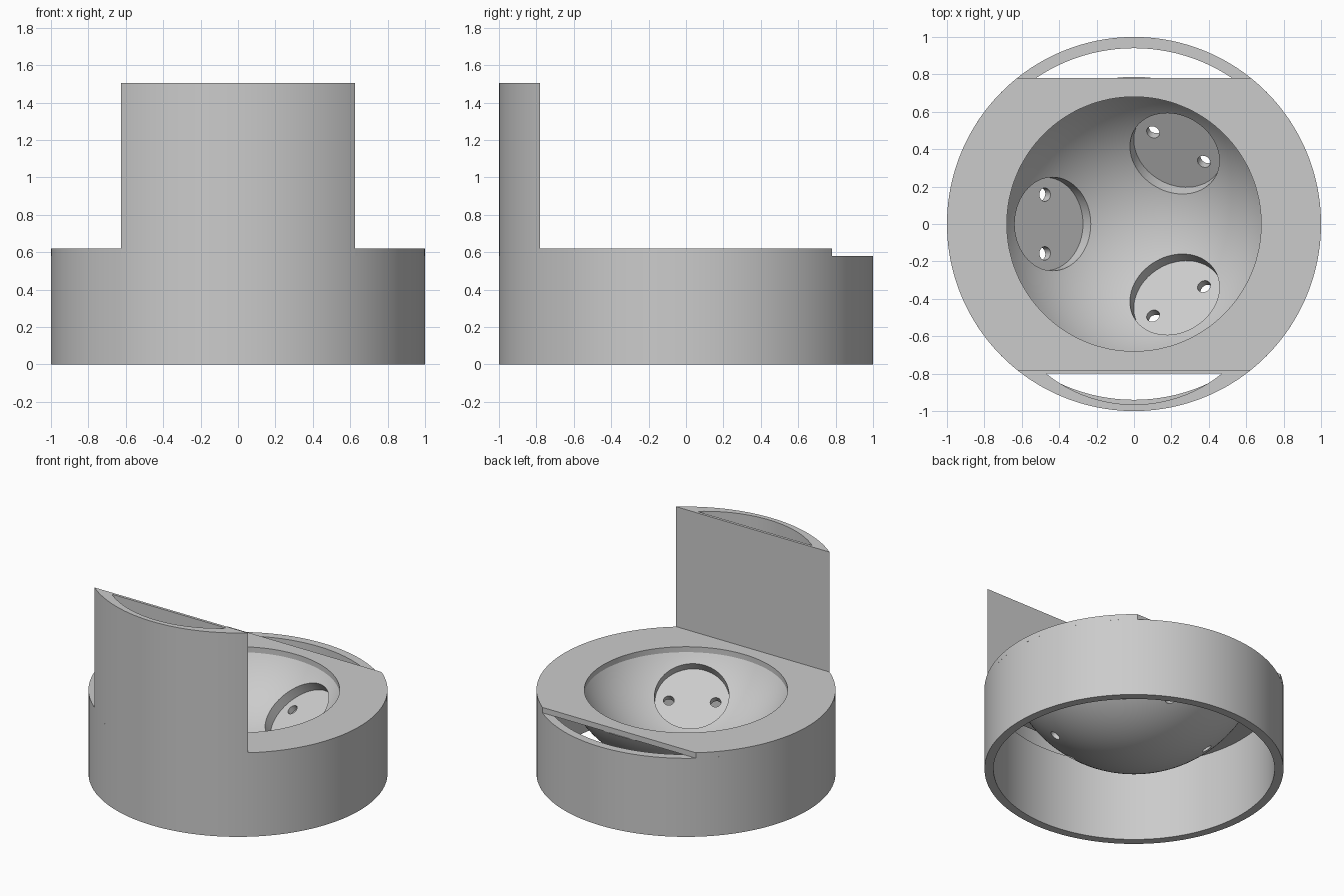
import bpy, bmesh, math
from mathutils import Matrix, Vector

cube = bpy.data.objects.get("Cube")
if cube:
    bpy.data.objects.remove(cube, do_unlink=True)

# Main dimensions
CHORD = 0.78                     # flat edges of the top plate
RING_TOP, PLATE_TOP, TOWER_TOP = 0.58, 0.62, 1.505
RIM, RIM_OUT = 0.68, 0.787       # bowl opening radii, inside and outside
DROP = 0.40                      # bowl sphere centre above the ring top
CENTRE = Vector((0, 0, RING_TOP + DROP))
TILT = math.radians(35.5)        # pocket lean from straight down
POCKET_FLOOR = 0.82              # pocket floor distance from sphere centre

grey = bpy.data.materials.new("plain grey")
grey.use_nodes = True
grey.diffuse_color = (0.6, 0.6, 0.6, 1)
grey.node_tree.nodes["Principled BSDF"].inputs["Base Color"].default_value = (0.6, 0.6, 0.6, 1)


def make_object(name, bm):
    bmesh.ops.recalc_face_normals(bm, faces=bm.faces)
    mesh = bpy.data.meshes.new(name)
    bm.to_mesh(mesh)
    bm.free()
    mesh.materials.append(grey)
    obj = bpy.data.objects.new(name, mesh)
    bpy.context.collection.objects.link(obj)
    return obj


def prism(name, outline, z0, z1):
    bm = bmesh.new()
    face = bm.faces.new([bm.verts.new((x, y, z0)) for x, y in outline])
    new = bmesh.ops.extrude_face_region(bm, geom=[face])["geom"]
    verts = [v for v in new if isinstance(v, bmesh.types.BMVert)]
    bmesh.ops.translate(bm, verts=verts, vec=(0, 0, z1 - z0))
    return make_object(name, bm)


def lathe(name, profile, steps=128):
    bm = bmesh.new()
    verts = [bm.verts.new((r, 0, z)) for r, z in profile]
    edges = [bm.edges.new((verts[i - 1], verts[i])) for i in range(len(verts))]
    bmesh.ops.spin(bm, geom=verts + edges, cent=(0, 0, 0), axis=(0, 0, 1),
                   angle=math.tau, steps=steps)
    bmesh.ops.remove_doubles(bm, verts=bm.verts, dist=0.0001)
    bmesh.ops.dissolve_degenerate(bm, edges=bm.edges, dist=0.0001)
    # Drop the axis edges and any doubled faces left by the spin
    loose = [e for e in bm.edges if not e.link_faces]
    bmesh.ops.delete(bm, geom=loose, context='EDGES')
    return make_object(name, bm)


def rod(name, radius, near, far, frame, offset=0.0):
    """Cylinder along the frame's z axis, from near to far."""
    bm = bmesh.new()
    bmesh.ops.create_cone(bm, cap_ends=True, segments=64, radius1=radius, radius2=radius,
                          depth=far - near,
                          matrix=frame @ Matrix.Translation((0, offset, (near + far) / 2)))
    return make_object(name, bm)


def cut(target, cutters):
    for c in cutters:
        mod = target.modifiers.new("cut", 'BOOLEAN')
        mod.operation, mod.solver, mod.object = 'DIFFERENCE', 'EXACT', c
    graph = bpy.context.evaluated_depsgraph_get()
    mesh = bpy.data.meshes.new_from_object(target.evaluated_get(graph))
    target.modifiers.clear()
    target.data = mesh
    for c in cutters:
        bpy.data.objects.remove(c, do_unlink=True)


def arc(start, end, n=48, r=1.0):
    return [(r * math.cos(start + (end - start) * i / n),
             r * math.sin(start + (end - start) * i / n)) for i in range(n + 1)]


# Open outer ring
ring = lathe("outer_ring", [(0.94, 0), (1, 0), (1, RING_TOP), (0.94, RING_TOP)])

# Top plate: a disc with two straight sides and a round opening
a = math.asin(CHORD)
plate = prism("top_plate", arc(-a, a) + arc(math.pi - a, math.pi + a), RING_TOP, PLATE_TOP)
cut(plate, [prism("opening", arc(0, math.tau, 128, RIM)[:-1], 0.4, 0.8)])

# Hollow front tower on the ring, with a three-quarter size slot through it
segment = arc(-math.pi + a, -a)
tower = prism("front_tower", segment, RING_TOP, TOWER_TOP)
slot = [(0.75 * x, 0.75 * y - 0.215) for x, y in segment]
cut(tower, [prism("slot", slot, 0.4, 1.8)])

# Thick spherical bowl hanging under the plate


def bowl_curve(rim, n=32):
    radius, end = math.hypot(rim, DROP), math.atan2(rim, DROP)
    return [(radius * math.sin(end * i / n), CENTRE.z - radius * math.cos(end * i / n))
            for i in range(n + 1)]


bowl = lathe("bowl", bowl_curve(RIM) + bowl_curve(RIM_OUT)[::-1])

# Three round pockets in the bowl, each with two through holes
cutters = []
for k in range(3):
    frame = (Matrix.Translation(CENTRE) @ Matrix.Rotation(math.pi / 3 + k * math.tau / 3, 4, 'Z')
             @ Matrix.Rotation(math.pi - TILT, 4, 'Y'))
    cutters.append(rod("pocket", 0.25, 0.55, POCKET_FLOOR, frame))
    for side in (-1, 1):
        cutters.append(rod("hole", 0.036, 0.75, 1.0, frame, side * 0.157))
cut(bowl, cutters)

# Smooth curved walls, sharp corners
bpy.ops.object.select_all(action='DESELECT')
for obj in (ring, plate, tower, bowl):
    obj.select_set(True)
bpy.context.view_layer.objects.active = bowl
bpy.ops.object.shade_smooth_by_angle(angle=math.radians(30))
